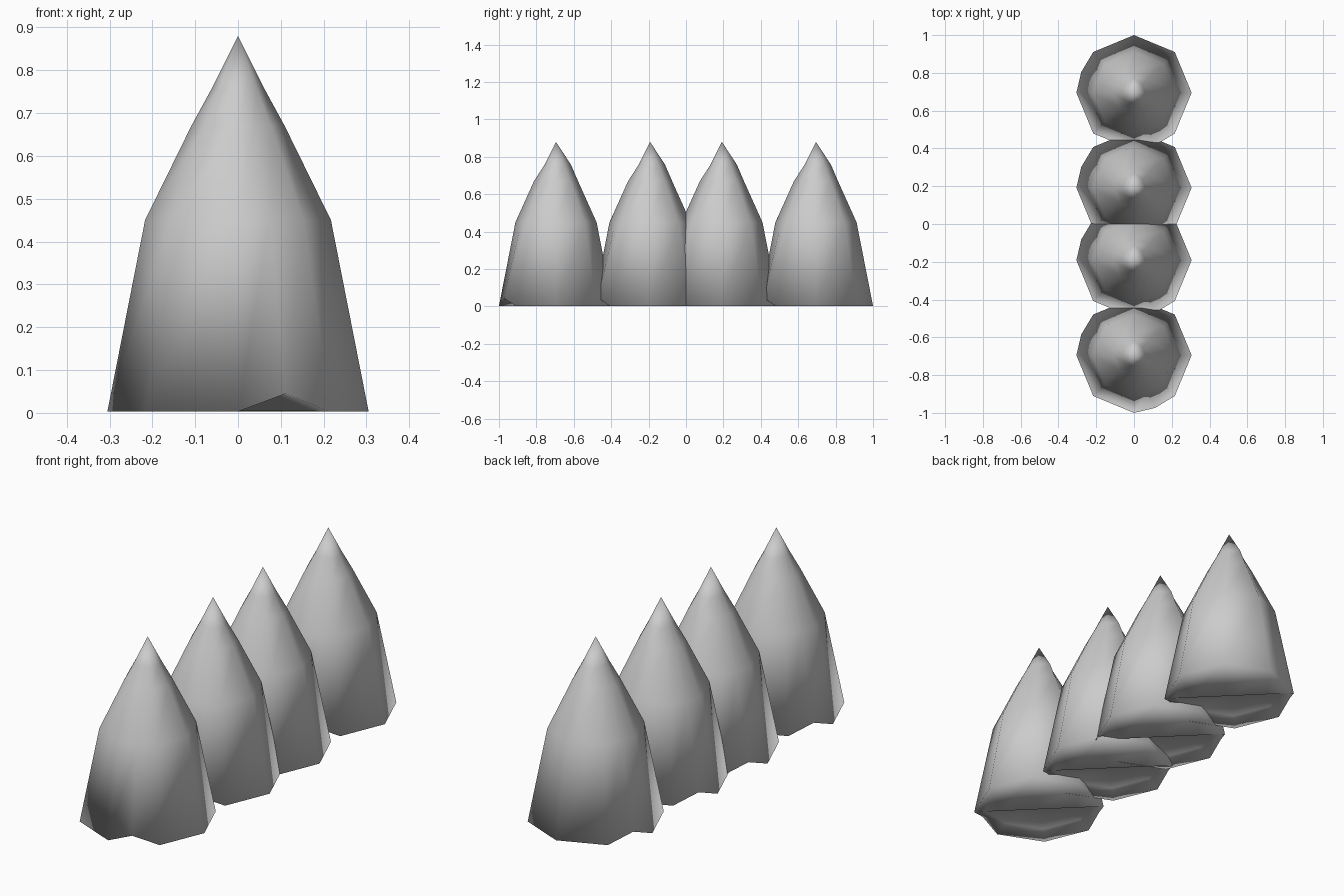
import bpy, bmesh, math

if "Cube" in bpy.data.objects:
    bpy.data.objects.remove(bpy.data.objects["Cube"])

# Outline of one spike: (radius, height)
PROFILE = [(0.305, 0.003), (0.217, 0.45), (0.109, 0.67), (0.061, 0.758)]
NOTCHES = (-68.2, 158.5)  # directions of the raised points on the base edge


def point(angle, r, z):
    a = math.radians(angle)
    return (r * math.cos(a), r * math.sin(a), z)


def spike(name, y):
    bm = bmesh.new()
    angles = sorted([i * 45 - 180 for i in range(8)] + list(NOTCHES))
    n = len(angles)
    flat = math.cos(math.radians(22.5))

    # eight-sided wall with creases rising from the raised base points
    rings = []
    for k, (r, z) in enumerate(PROFILE):
        ring = []
        for a in angles:
            rr, zz = r, z
            if a in NOTCHES:
                rr = r * flat
                if k == 0:
                    rr, zz = 0.30, 0.045
            if abs(a) == 90 and k == 2:
                rr = 0.118
            if a == 90 and k == 3:
                rr = 0.08
            ring.append(bm.verts.new(point(a, rr, zz)))
        rings.append(ring)
    for low, high in zip(rings, rings[1:]):
        for i in range(n):
            j = (i + 1) % n
            bm.faces.new((low[i], low[j], high[j], high[i]))
    tip = bm.verts.new((0, 0, 0.88))
    for i in range(n):
        bm.faces.new((rings[-1][i], rings[-1][(i + 1) % n], tip))

    # closed underside, recessed on the front left half
    outer, inner = rings[0], []
    for a in angles:
        x, yy, z = point(a, 0.25, 0)
        over = max(0, (x + yy) / 2)
        depth = 0.04 if x + yy < -0.01 else 0.004
        inner.append(bm.verts.new((x - over, yy - over, depth)))
    for i in range(n):
        j = (i + 1) % n
        bm.faces.new((outer[j], outer[i], inner[i], inner[j]))
    centre = bm.verts.new((-0.03, -0.03, 0.04))
    for i in range(n):
        bm.faces.new((inner[(i + 1) % n], inner[i], centre))

    mesh = bpy.data.meshes.new(name)
    bm.to_mesh(mesh)
    bm.free()
    for p in mesh.polygons:
        p.use_smooth = True
    obj = bpy.data.objects.new(name, mesh)
    obj.location.y = y
    bpy.context.collection.objects.link(obj)


# Row of four overlapping spikes
for i, y in enumerate((-0.695, -0.192, 0.192, 0.695)):
    spike(f"spike_{i + 1}", y)
